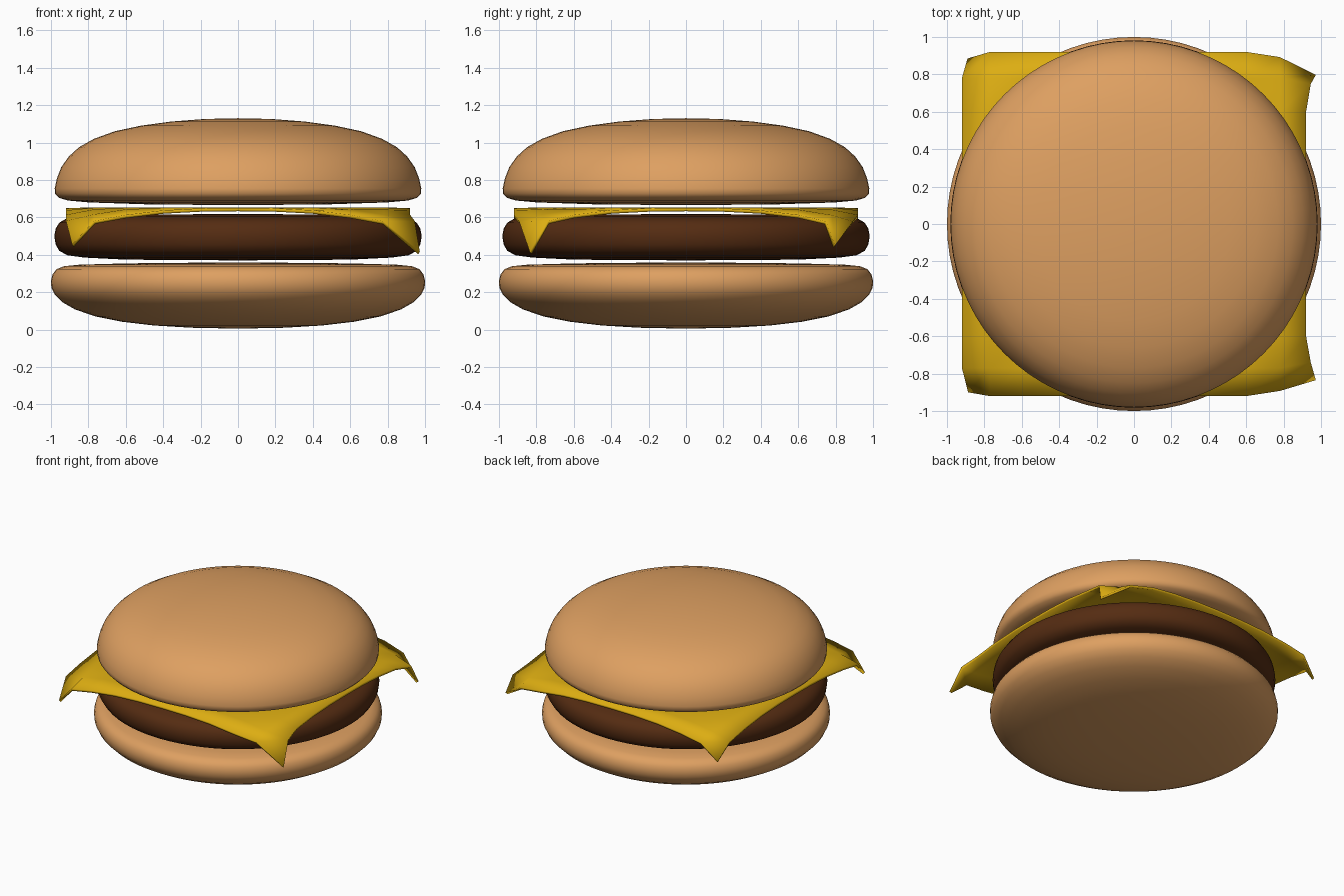
import bpy, bmesh, math

if "Cube" in bpy.data.objects:
    bpy.data.objects.remove(bpy.data.objects["Cube"])


def finish(bm, name, mat, angle):
    bmesh.ops.recalc_face_normals(bm, faces=bm.faces)
    me = bpy.data.meshes.new(name)
    bm.to_mesh(me)
    bm.free()
    ob = bpy.data.objects.new(name, me)
    bpy.context.collection.objects.link(ob)
    me.materials.append(mat)
    bpy.ops.object.select_all(action='DESELECT')
    ob.select_set(True)
    bpy.context.view_layer.objects.active = ob
    bpy.ops.object.shade_smooth_by_angle(angle=math.radians(angle))
    return ob


def material(name, rgb):
    m = bpy.data.materials.new(name)
    m.diffuse_color = (*rgb, 1)
    m.use_nodes = True
    m.node_tree.nodes["Principled BSDF"].inputs["Base Color"].default_value = m.diffuse_color
    return m


def lathe(name, profile, mat, segments=72):
    """Revolve (radius, z) points, starting and ending on the axis."""
    bm = bmesh.new()
    vs = [bm.verts.new((r, 0, z)) for r, z in profile]
    es = [bm.edges.new(p) for p in zip(vs, vs[1:])]
    bmesh.ops.spin(bm, geom=vs + es, axis=(0, 0, 1), cent=(0, 0, 0),
                   angle=math.tau, steps=segments)
    bmesh.ops.remove_doubles(bm, verts=bm.verts, dist=1e-4)
    return finish(bm, name, mat, 60)


bread = material("bread", (0.73, 0.35, 0.12))
meat = material("meat", (0.09, 0.025, 0.006))
cheddar = material("cheddar", (0.72, 0.42, 0.006))

# Bottom bun: shallow rounded bowl with a nearly flat top
lathe("bottom_bun", [
    (0, 0.005), (0.25, 0.01), (0.45, 0.022), (0.62, 0.042), (0.76, 0.07),
    (0.87, 0.107), (0.94, 0.147), (0.98, 0.187), (0.998, 0.225), (1.0, 0.26),
    (0.992, 0.295), (0.97, 0.323), (0.93, 0.339), (0.85, 0.347),
    (0.6, 0.354), (0, 0.36)], bread)

# Patty: thick disc with rounded rim
lathe("patty", [
    (0, 0.37), (0.6, 0.374), (0.82, 0.385), (0.91, 0.397), (0.955, 0.42),
    (0.975, 0.455), (0.982, 0.5), (0.975, 0.54), (0.955, 0.572),
    (0.92, 0.592), (0.85, 0.606), (0.7, 0.614), (0, 0.618)], meat)

# Top bun: domed
lathe("top_bun", [
    (0, 0.665), (0.5, 0.67), (0.8, 0.68), (0.91, 0.69), (0.958, 0.705),
    (0.978, 0.727), (0.98, 0.755), (0.968, 0.81), (0.945, 0.868),
    (0.905, 0.925), (0.85, 0.975), (0.77, 1.02), (0.66, 1.06), (0.52, 1.09),
    (0.36, 1.112), (0.18, 1.126), (0, 1.13)], bread)

# Cheese slice: square sheet sagging outside the patty, corners folded down
cuts = [-0.92, -0.77, -0.6, -0.4, -0.2, 0, 0.2, 0.4, 0.6, 0.78, 0.92]
last = len(cuts) - 1
corners = {(0, 0): (-0.887, -0.9, 0.455), (last, 0): (0.972, -0.835, 0.415),
           (0, last): (-0.89, 0.885, 0.455), (last, last): (0.972, 0.797, 0.45)}
bm = bmesh.new()
grid = {}
for i, x in enumerate(cuts):
    for j, y in enumerate(cuts):
        sag = max(0, math.hypot(x, y) - 0.9) / 0.29
        co = (x, y, 0.652 - 0.068 * sag ** 1.5)
        if i == last and j in (1, last - 1):
            co = (0.945, y * 0.96, co[2])
        elif j in (0, last) and i == last - 1:
            co = (x, y * 0.97, co[2])
        grid[i, j] = bm.verts.new(corners.get((i, j), co))
for i in range(last):
    for j in range(last):
        bm.faces.new([grid[i, j], grid[i + 1, j],
                      grid[i + 1, j + 1], grid[i, j + 1]])
cheese = finish(bm, "cheese_slice", cheddar, 35)
if cheese.data.polygons[len(cheese.data.polygons) // 2].normal.z < 0:
    cheese.data.flip_normals()
solid = cheese.modifiers.new("thickness", 'SOLIDIFY')
solid.thickness = 0.018
solid.offset = -1
